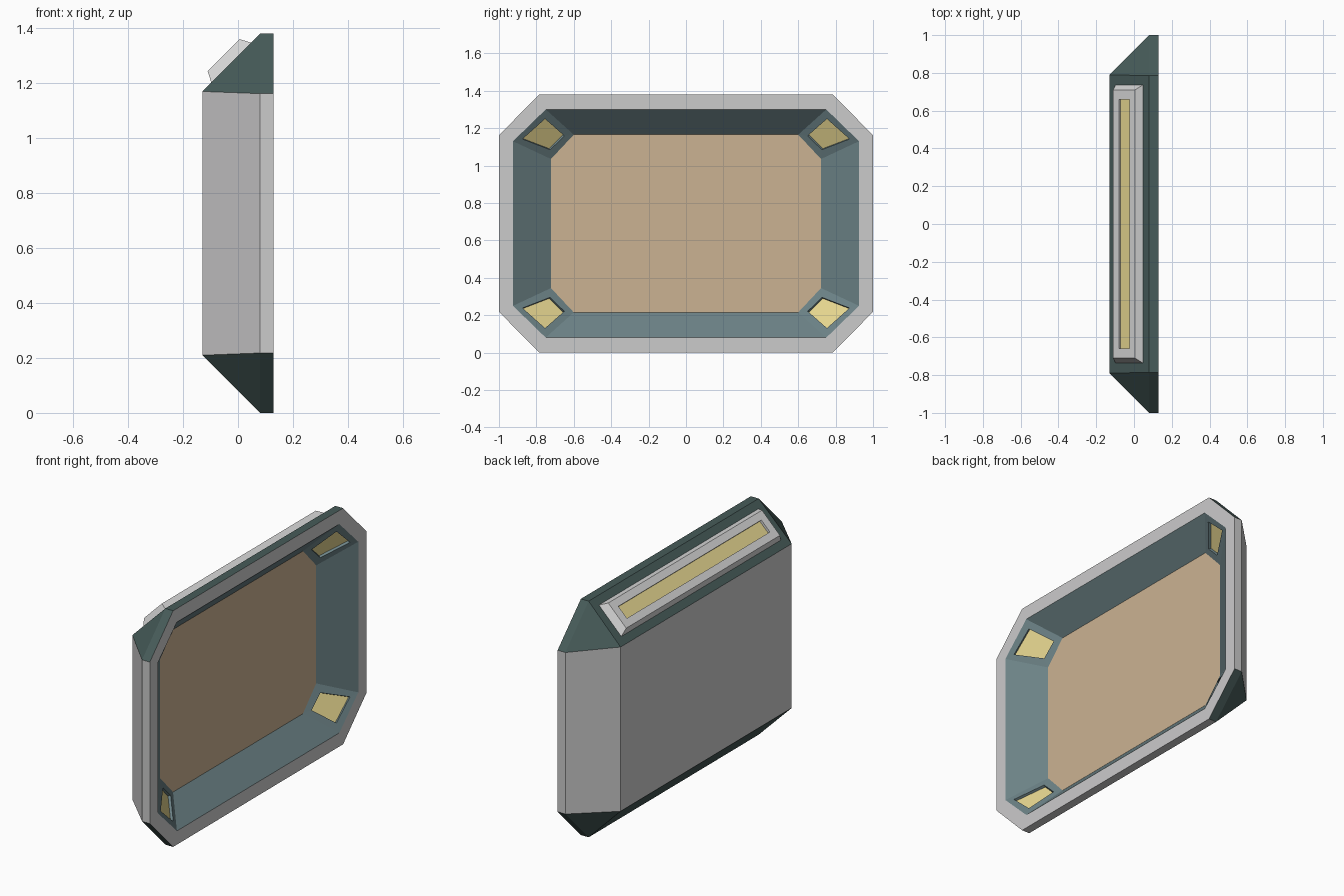
import bpy, bmesh
from mathutils import Vector

if "Cube" in bpy.data.objects:
    bpy.data.objects.remove(bpy.data.objects["Cube"])


def material(name, rgb):
    m = bpy.data.materials.new(name)
    m.diffuse_color = (*rgb, 1)
    m.use_nodes = True
    m.node_tree.nodes["Principled BSDF"].inputs["Base Color"].default_value = m.diffuse_color
    return m


GREY = material("light grey", (0.60, 0.595, 0.60))
GREEN = material("dark green", (0.062, 0.105, 0.10))
TEAL = material("slate teal", (0.15, 0.225, 0.24))
TAN = material("tan", (0.60, 0.45, 0.29))
YELLOW = material("pale yellow", (0.80, 0.68, 0.28))
WHITE = material("pale grey", (0.68, 0.68, 0.68))


def finish(bm, name, mats):
    mesh = bpy.data.meshes.new(name)
    bm.to_mesh(mesh)
    bm.free()
    for m in mats:
        mesh.materials.append(m)
    ob = bpy.data.objects.new(name, mesh)
    bpy.context.collection.objects.link(ob)
    return ob


def face(bm, verts, mat):
    f = bm.faces.new(verts)
    f.material_index = mat
    return f


# Housing: clipped-corner dish with a rectangular back
ZC = 0.69
bm = bmesh.new()


def octagon(x, hy, hz, fy, fz):
    pts = [(fy, -hz), (hy, -fz), (hy, fz), (fy, hz),
           (-fy, hz), (-hy, fz), (-hy, -fz), (-fy, -hz)]
    return [bm.verts.new((x, y, ZC + z)) for y, z in pts]


def bridge(a, b, mats):
    return [face(bm, [a[i], a[(i + 1) % 8], b[(i + 1) % 8], b[i]], mats[i])
            for i in range(8)]


back = [bm.verts.new((-0.13, y * 0.79, ZC + z * 0.48))
        for y, z in ((1, -1), (1, 1), (-1, 1), (-1, -1))]
outer = octagon(0.08, 1.0, 0.69, 0.785, 0.472)
front = octagon(0.13, 1.0, 0.69, 0.785, 0.472)
mouth = octagon(0.13, 0.925, 0.61, 0.75, 0.44)
floor = octagon(0.0, 0.722, 0.475, 0.60, 0.345)

face(bm, back, 0)
# green corners, top and underside; grey flanks
slope_mats = [1, 0, 1, 1, 1, 0, 1, 1]
for i in range(8):
    j = (i + 1) % 8
    if i % 2 == 0:
        face(bm, [back[i // 2], outer[i], outer[j]], slope_mats[i])
    else:
        face(bm, [back[i // 2], outer[i], outer[j], back[j // 2]], slope_mats[i])
bridge(outer, front, slope_mats[:7] + [0])
bridge(front, mouth, [0] * 8)
walls = bridge(mouth, floor, [2] * 8)
face(bm, floor, 3)
bmesh.ops.recalc_face_normals(bm, faces=bm.faces[:])

# Recessed yellow corner lamps
pads = walls[0::2]
bmesh.ops.inset_individual(bm, faces=pads, thickness=0.055, depth=0)
bmesh.ops.inset_individual(bm, faces=pads, thickness=0.0005, depth=-0.015)
for f in pads:
    f.material_index = 4
finish(bm, "housing", [GREY, GREEN, TEAL, TAN, YELLOW])

# Lamp bar on the top slope, with a recessed yellow strip
bm = bmesh.new()
C = Vector((-0.025, 0, 1.275))
U = Vector((1, 0, 1)).normalized()
V = Vector((0, 1, 0))
N = Vector((-1, 0, 1)).normalized()
rings = []
for hu, hv, h in ((0.105, 0.74, -0.005), (0.082, 0.71, 0.039),
                  (0.039, 0.66, 0.039), (0.039, 0.66, 0.025)):
    rings.append([bm.verts.new(C + U * hu * a + V * hv * b + N * h)
                  for a, b in ((1, -1), (1, 1), (-1, 1), (-1, -1))])
for a, b in zip(rings, rings[1:]):
    for i in range(4):
        j = (i + 1) % 4
        face(bm, [a[i], a[j], b[j], b[i]], 0)
face(bm, rings[-1], 1)
face(bm, rings[0][::-1], 0)
bmesh.ops.recalc_face_normals(bm, faces=bm.faces[:])
finish(bm, "lamp_bar", [WHITE, YELLOW])
